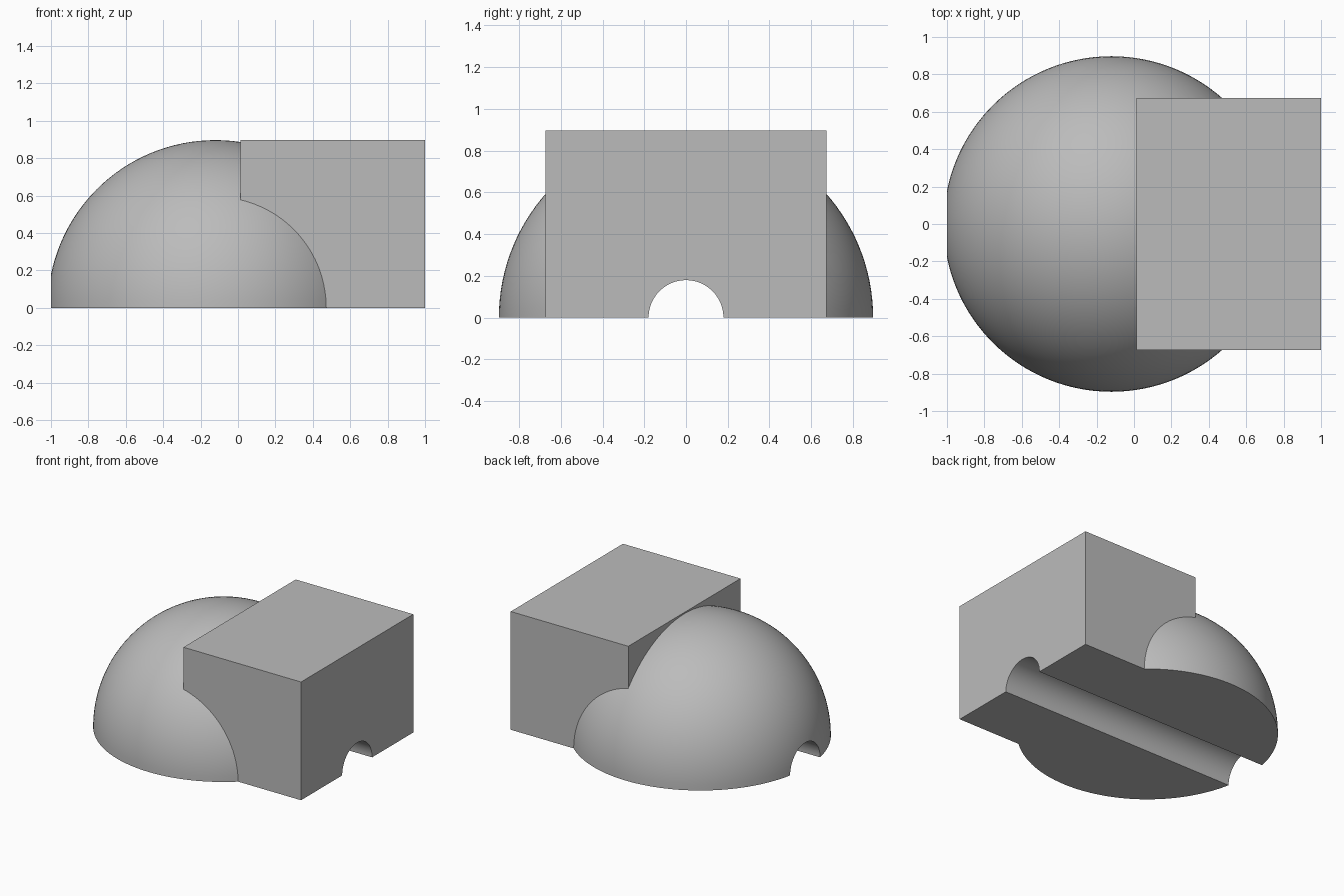
import bpy
import math

if "Cube" in bpy.data.objects:
    bpy.data.objects.remove(bpy.data.objects["Cube"], do_unlink=True)

R = 0.897                      # dome radius
CX = -0.121                    # dome centre
BOX_X0, BOX_X1 = 0.0135, 1.0   # block extent along x
BOX_HALF = 0.75 * R
TUNNEL_R = 0.2 * R

grey = bpy.data.materials.new("plain grey")
grey.use_nodes = True
colour = (0.5, 0.5, 0.5, 1)
grey.diffuse_color = colour
grey.node_tree.nodes["Principled BSDF"].inputs["Base Color"].default_value = colour


def finish(name, dims=None):
    ob = bpy.context.object
    ob.name = name
    ob.data.materials.append(grey)
    if dims:
        ob.dimensions = dims
        bpy.ops.object.transform_apply(location=False, rotation=False, scale=True)
    return ob


def box(name, x0, x1, half_y, z0, z1):
    bpy.ops.mesh.primitive_cube_add(location=((x0 + x1) / 2, 0, (z0 + z1) / 2))
    return finish(name, (x1 - x0, 2 * half_y, z1 - z0))


def combine(target, other, operation):
    mod = target.modifiers.new(operation.lower(), "BOOLEAN")
    mod.operation = operation
    mod.solver = "EXACT"
    mod.object = other
    bpy.context.view_layer.objects.active = target
    bpy.ops.object.modifier_apply(modifier=mod.name)
    bpy.data.objects.remove(other, do_unlink=True)


# Round dome
bpy.ops.mesh.primitive_uv_sphere_add(segments=128, ring_count=64, radius=R, location=(CX, 0, 0))
body = finish("domed_block")

# Rectangular block merged into its side, dropped below ground before trimming
combine(body, box("block", BOX_X0, BOX_X1, BOX_HALF, -0.3, R), "UNION")

# Flat base
combine(body, box("base_cutter", -2, 2, 2, -2, 0), "DIFFERENCE")

# Half-round tunnel along the whole length
bpy.ops.mesh.primitive_cylinder_add(vertices=96, radius=TUNNEL_R, depth=4,
                                    rotation=(0, math.pi / 2, 0))
combine(body, finish("tunnel_cutter"), "DIFFERENCE")

# Smooth dome and tunnel, crisp edges elsewhere
bpy.ops.object.select_all(action="DESELECT")
body.select_set(True)
bpy.context.view_layer.objects.active = body
bpy.ops.object.shade_smooth_by_angle(angle=math.radians(25))
